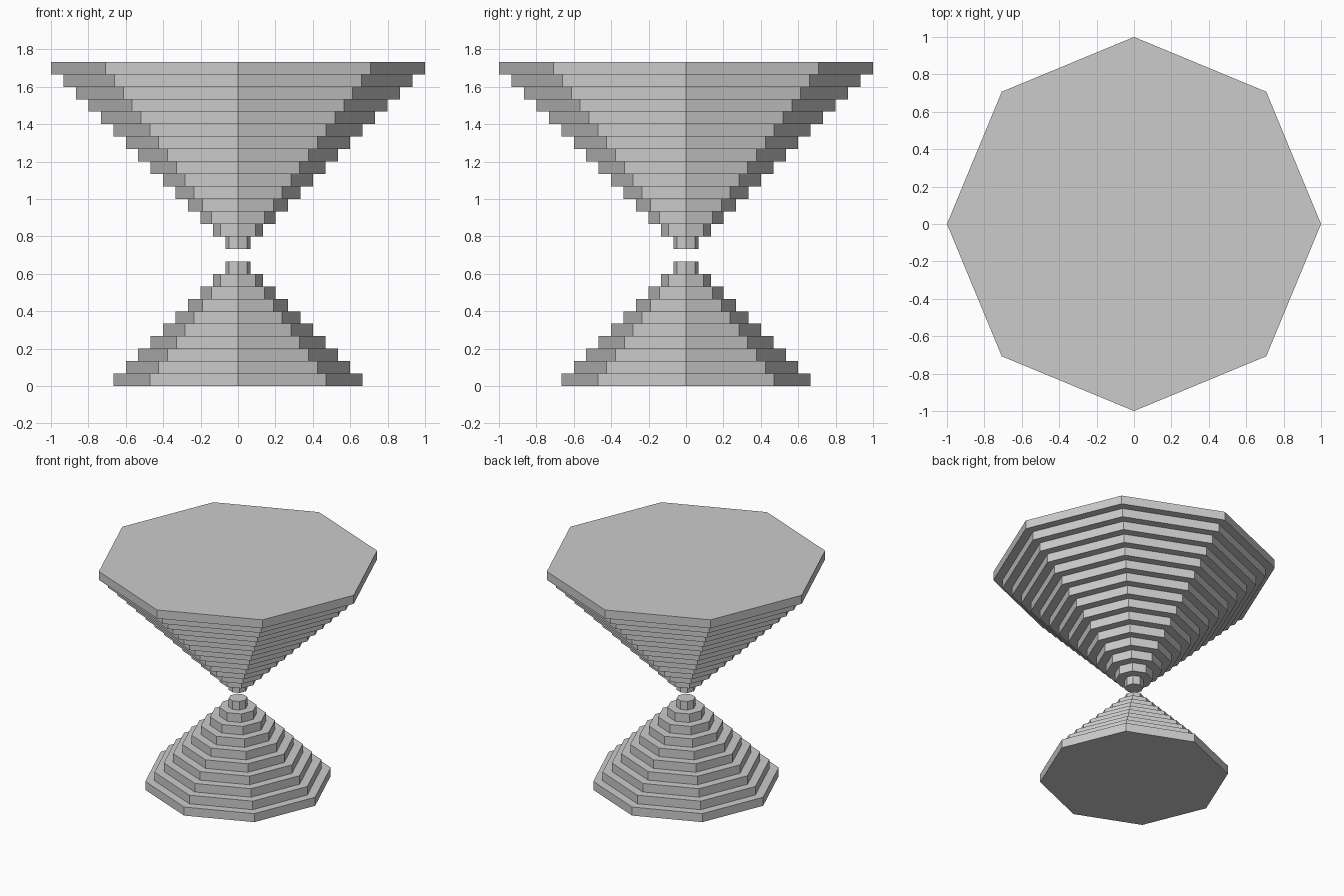
import bpy, bmesh
from mathutils import Matrix

if "Cube" in bpy.data.objects:
    bpy.data.objects.remove(bpy.data.objects["Cube"])

STEP = 1 / 15   # layer height and radius change per layer
WAIST = 10      # empty layer where the radius reaches zero


def stepped_cone(name, layers):
    """Stack of octagonal discs whose radius grows away from the waist."""
    bm = bmesh.new()
    for k in layers:
        r = abs(k - WAIST) * STEP
        bmesh.ops.create_cone(bm, cap_ends=True, segments=8, radius1=r, radius2=r,
                              depth=STEP,
                              matrix=Matrix.Translation((0, 0, (k + 0.5) * STEP)))
    mesh = bpy.data.meshes.new(name)
    bm.to_mesh(mesh)
    bm.free()
    obj = bpy.data.objects.new(name, mesh)
    bpy.context.collection.objects.link(obj)
    return obj


# Lower cone tapering up to the waist
stepped_cone("lower_stepped_cone", range(0, WAIST))
# Upper inverted cone widening to the flat top
stepped_cone("upper_stepped_cone", range(WAIST + 1, 26))
